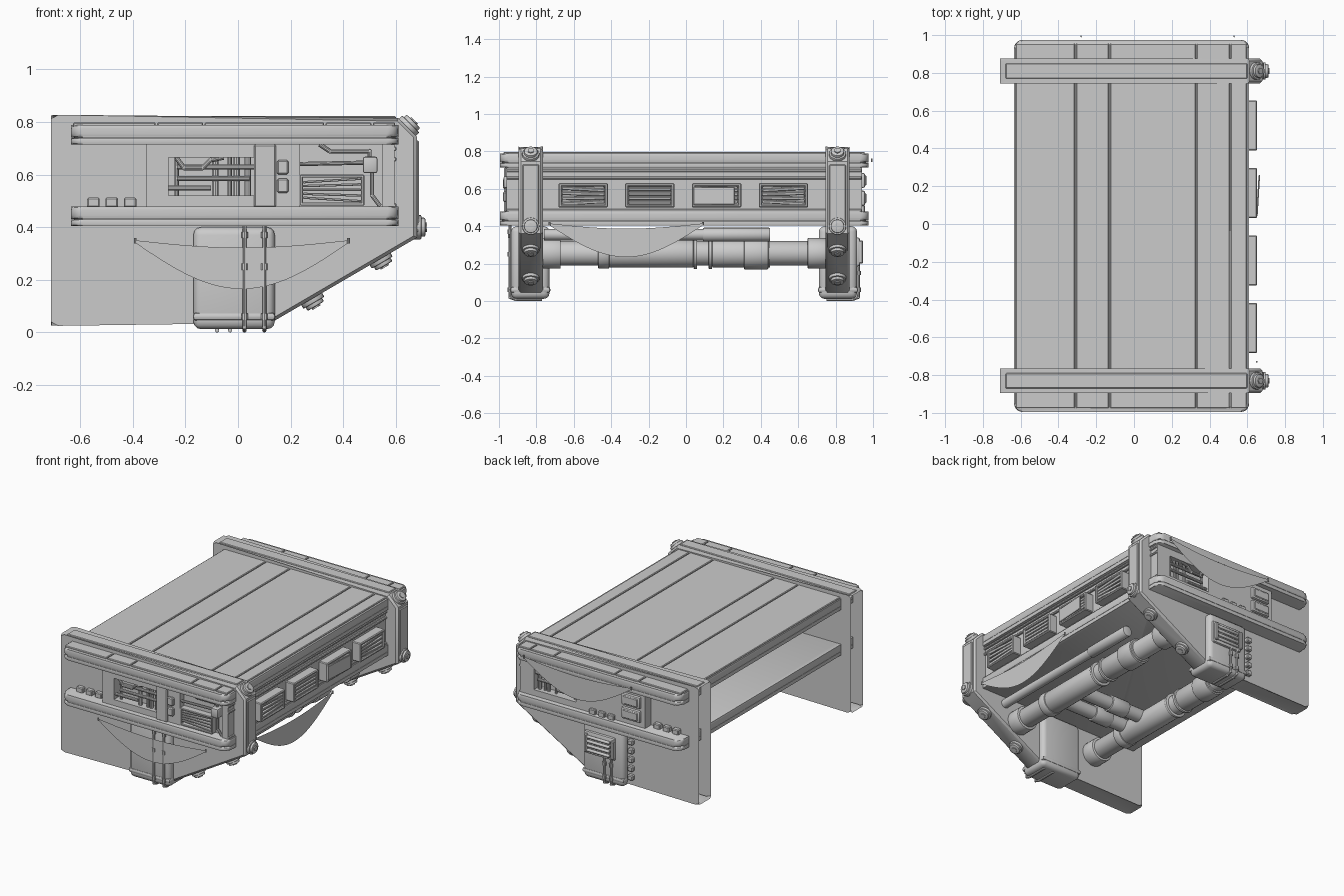
import bpy, bmesh, math, random
from mathutils import Vector, Matrix

if "Cube" in bpy.data.objects:
    bpy.data.objects.remove(bpy.data.objects["Cube"])
random.seed(4)
OY = -0.01  # whole body sits slightly to the front


def finish(name, bm):
    bmesh.ops.recalc_face_normals(bm, faces=bm.faces[:])
    me = bpy.data.meshes.new(name)
    bm.to_mesh(me)
    bm.free()
    ob = bpy.data.objects.new(name, me)
    ob.location.y = OY
    bpy.context.collection.objects.link(ob)
    return ob


def bevel(bm, edges, w, seg=2):
    bmesh.ops.bevel(bm, geom=list(edges), offset=w, segments=seg, profile=0.5, affect='EDGES')


def box(name, x0, x1, y0, y1, z0, z1, bev=0.0, seg=2, rot=None):
    bm = bmesh.new()
    size = (abs(x1 - x0), abs(y1 - y0), abs(z1 - z0))
    bmesh.ops.create_cube(bm, size=1, matrix=Matrix.Diagonal((*size, 1)))
    if bev:
        bevel(bm, bm.edges, bev, seg)
    m = Matrix.Translation(((x0 + x1) / 2, (y0 + y1) / 2, (z0 + z1) / 2))
    bm.transform(m @ rot if rot else m)
    return finish(name, bm)


def prism(bm, pts, to3d, a, b):
    lo = [bm.verts.new(to3d(p, a)) for p in pts]
    hi = [bm.verts.new(to3d(p, b)) for p in pts]
    n = len(pts)
    bm.faces.new(lo)
    bm.faces.new(hi)
    for i in range(n):
        bm.faces.new((lo[i], lo[(i + 1) % n], hi[(i + 1) % n], hi[i]))


def cyl(name, p, q, r, n=20, bev=0.0):
    p, q = Vector(p), Vector(q)
    d = q - p
    bm = bmesh.new()
    bmesh.ops.create_cone(bm, cap_ends=True, segments=n, radius1=r, radius2=r, depth=d.length)
    if bev:
        bevel(bm, [e for e in bm.edges if abs(e.verts[0].co.z - e.verts[1].co.z) < 1e-5], bev)
    bm.transform(Matrix.Translation((p + q) / 2) @ d.to_track_quat('Z', 'Y').to_matrix().to_4x4())
    return finish(name, bm)


def cable(name, pts, r):
    for i, (p, q) in enumerate(zip(pts, pts[1:])):
        cyl(name, p, q, r, 10)
    for p in pts[1:-1]:
        bm = bmesh.new()
        bmesh.ops.create_uvsphere(bm, u_segments=10, v_segments=6, radius=r * 1.05, matrix=Matrix.Translation(p))
        finish(name + "_bend", bm)


def slab(name, z0, z1, inset, bev):
    x0, x1, h, r = -.635 + inset, .61 - inset, .985 - inset, .045
    pts = []
    for cx, cy, a0 in ((x1 - r, h - r, 0), (x0 + r, h - r, 90), (x0 + r, r - h, 180), (x1 - r, r - h, 270)):
        for k in range(6):
            a = math.radians(a0 + 18 * k)
            pts.append((cx + r * math.cos(a), cy + r * math.sin(a)))
    bm = bmesh.new()
    prism(bm, pts, lambda p, c: (p[0], p[1], c), z0, z1)
    bevel(bm, [e for e in bm.edges if abs(e.verts[0].co.z - e.verts[1].co.z) < 1e-5], bev)
    finish(name, bm)


def cloth(name, a0, a1, zt, depth, place):
    bm = bmesh.new()
    n, m, rows = 28, 6, []
    for i in range(n + 1):
        t = i / n
        s = math.sin(math.pi * t)
        top, bot = zt - .028 * s, zt - .01 - depth * s
        rows.append([bm.verts.new(place(a0 + (a1 - a0) * t, top + (bot - top) * j / m)) for j in range(m + 1)])
    for i in range(n):
        for j in range(m):
            bm.faces.new((rows[i][j], rows[i + 1][j], rows[i + 1][j + 1], rows[i][j + 1]))
    finish(name, bm)
    for a in (a0, a1):
        p = Vector(place(a, zt))
        cyl("cloth_hook", p - Vector((0, 0, .012)), p + Vector((0, 0, .008)), .005, 8)


# upper and lower decks, each a stack of rounded layers
for nm, z in (("lower_deck", .405), ("roof_deck", .715)):
    slab(nm + "_bottom_rail", z, z + .024, 0, .008)
    slab(nm + "_core", z + .01, z + .06, .012, .004)
    slab(nm + "_top_rail", z + .026, z + .074, 0, .014)
# roof planks with narrow seams
seams = [-.63, -.31, -.13, .33, .51, .60]
for a, b in zip(seams, seams[1:]):
    box("roof_plank", a + .003, b - .003, -.965, .965, .78, .798, .004, 1)

# right wall with its ledges and four louvred windows
box("right_wall", .55, .59, -.95, .95, .47, .72)
for z in (.475, .65, .69):
    box("wall_ledge", .58, .603, -.95, .95, z, z + .016, .004, 1)
for k in range(4):
    y = -.54 + .357 * k
    a, b = y - .132, y + .132
    for z0, z1 in ((.50, .517), (.612, .63)):
        box("window_frame", .58, .652, a, b, z0, z1, .005, 1)
    for y0, y1 in ((a, a + .018), (b - .018, b)):
        box("window_frame", .58, .652, y0, y1, .505, .625, .005, 1)
    for j in range(4):
        t = 0 if k == 1 else (j - 1.5) * .035 * (1 if k % 2 else -1)
        z = .53 + j * .024
        box("window_louvre", .60, .648, a + .018, b - .018, z - .008, z + .010, .003, 1,
            Matrix.Rotation(t, 4, 'X') @ Matrix.Rotation(.25, 4, 'Y'))
box("open_shutter", .653, .661, .05, .27, .515, .61, .003, 1, Matrix.Rotation(-.06, 4, 'Z'))

# hollow side frames, open at the left end, with bolts and feet
outline = [(-.71, .825), (-.685, .815), (.61, .815), (.68, .745), (.68, .36), (.14, .045),
           (-.17, .032), (-.685, .037), (-.71, .027)]
for s in (-1, 1):
    bm = bmesh.new()
    prism(bm, outline, lambda p, c: (p[0], c, p[1]), s * .755, s * .885)
    bevel(bm, [e for e in bm.edges if max(v.co.x for v in e.verts) > -.7 and
               abs(e.verts[0].co.y - e.verts[1].co.y) < 1e-5], .012, 1)
    bm.normal_update()
    ends = [f for f in bm.faces if abs(f.normal.x) > .95 and f.calc_center_median().x < -.65]
    bmesh.ops.delete(bm, geom=ends, context='FACES_ONLY')
    finish("side_frame", bm)
    y = s * .82
    # raised strips along the frame rim
    box("frame_strip", -.68, .60, y - .04, y + .04, .812, .822, .004, 1)
    box("frame_strip", .675, .688, y - .045, y + .045, .38, .73, .005, 1)
    for x, z, nx, nz in ((.645, .78, .7, .7), (.68, .40, 1, 0), (.54, .28, .5, -.86), (.28, .127, .5, -.86)):
        c, d = Vector((x, y, z)), Vector((nx, 0, nz))
        cyl("bolt_base", c - d * .02, c + d * .017, .046, 20, .004)
        cyl("bolt_head", c, c + d * .032, .036, 20, .005)
        cyl("bolt_core", c, c + d * .038, .018, 6)
    # foot pillar and its outer cables
    box("foot_pillar", -.17, .14, s * .72, s * .925, .012, .40, .03, 3)
    box("foot_band", -.172, .142, s * .715, s * .93, .045, .075, .012, 2)
    for x in (.025, .10) if s < 0 else (-.08, -.03):
        cable("pillar_cable", [(x, s * .932, .41 if s < 0 else .2), (x, s * .932, .02), (x, s * .90, .008), (x, s * .76, .008)], .008)
        for z in (.06, .25, .37) if s < 0 else (.06, .15):
            cyl("cable_clamp", (x, s * .932, z - .012), (x, s * .932, z + .012), .013, 10)
    # small square studs above the lower rail
    for x in (-.55, -.48, -.41):
        box("stud", x - .024, x + .024, s * .88, s * .915, .475, .512, .005, 1)


def pipe_window(s, x0, x1):
    z0, z1 = .52, .665
    box("window_sill", x0, x1, s * .88, s * .95, .47, z0)
    box("window_lintel", x0, x1, s * .88, s * .95, z1, .72)
    w = x1 - x0
    for f in (.1, .55, .72, .8, .93):
        cyl("inner_pipe", (x0 + w * f, s * .915, z0), (x0 + w * f, s * .915, z1), random.choice((.009, .013)), 10)
    for f, a, b in ((.2, 0, .5), (.45, .1, .95), (.75, .1, 1)):
        z = z0 + (z1 - z0) * f
        cyl("inner_pipe", (x0 + w * a, s * .925, z), (x0 + w * b, s * .925, z), .010, 10)
    cable("inner_hose", [(x0 + .03, s * .935, z1), (x0 + .06, s * .935, z1 - .04), (x0 + .13, s * .935, z1 - .04),
                         (x0 + .16, s * .935, z1 - .01), (x0 + .21, s * .935, z1)], .009)


# front wall: pipe window, post, vent bay
for a, b in ((-.35, -.265), (.06, .235), (.57, .595)):
    box("front_wall", a, b, -.95, -.87, .47, .72)
pipe_window(-1, -.265, .06)
box("front_post", .06, .145, -.962, -.94, .475, .715, .006, 1)
for z in (.53, .60):
    box("switch_box", .148, .192, -.968, -.94, z, z + .055, .006, 1)
box("vent_back", .235, .57, -.91, -.87, .47, .72)
for z in (.482, .588):
    box("vent_frame", .235, .48, -.955, -.90, z, z + .012, .003, 1)
for x in (.235, .468):
    box("vent_frame", x, x + .012, -.955, -.90, .482, .60, .003, 1)
for j in range(5):
    z = .505 + .018 * j
    box("vent_slat", .247, .468, -.948, -.905, z - .004, z + .005, .002, 1, Matrix.Rotation((2 - j) * .03, 4, 'Y'))
box("junction_box", .475, .53, -.965, -.90, .605, .668, .008, 2)
cable("bay_cable", [(.235, -.935, .64), (.475, -.935, .645)], .008)
cable("bay_cable", [(.31, -.93, .715), (.35, -.93, .688), (.50, -.93, .688), (.50, -.93, .66)], .008)
cable("bay_cable", [(.51, -.935, .61), (.51, -.935, .52), (.54, -.935, .48)], .008)

# back wall: pipe window, vents, studs and control panel
for a, b in ((-.35, .17), (.49, .595)):
    box("back_wall", a, b, .87, .95, .47, .72)
pipe_window(1, .17, .49)
for z in (.51, .605):
    box("back_vent", -.32, -.18, .94, .968, z, z + .08, .01, 2)
    box("back_vent_cover", -.305, -.195, .96, .974, z + .012, z + .068, .005, 1)
for x in (-.10, -.03, .04):
    box("stud", x - .024, x + .024, .93, .968, .475, .512, .005, 1)
for k in range(5):
    box("step_stud", -.225, -.185, .87, .91, .07 + k * .06, .105 + k * .06, .006, 1)
box("control_panel", -.11, .12, .91, .94, .185, .34, .012, 2)
for k in range(4):
    z = .215 + k * .03
    cyl("panel_bar", (-.08, .945, z), (.09, .945, z), .010, 10, .003)
for x in (-.10, .10):
    box("panel_clip", x - .012, x + .012, .93, .957, .20, .325, .006, 1)

# pipes under the floor
for x in (.32, -.30):
    for y0, y1, r in ((-.76, .76, .066), (-.76, -.66, .082), (.66, .76, .082), (-.44, .05, .076),
                      (.05, .07, .084), (.13, .15, .084), (.15, .46, .076), (.32, .45, .086), (-.46, -.40, .082)):
        cyl("under_pipe", (x, y0, .255), (x, y1, .255), r, 28, .006)
cyl("side_tube", (.43, -.75, .355), (.43, .20, .355), .03, 18)
cyl("side_tube_sleeve", (.43, .10, .355), (.43, .46, .355), .037, 18, .006)
for y in (-.38, -.22):
    cyl("cross_pipe", (.30, y, .28), (-.28, y, .28), .045, 20)
    cyl("cross_pipe_collar", (.02, y, .28), (-.12, y, .28), .055, 20, .006)

# hanging cloths on front, right and back
cloth("front_cloth", -.39, .42, .35, .175, lambda a, z: (a, -.937, z))
cloth("right_cloth", -.73, .09, .415, .17, lambda a, z: (.65, a + .01, z))
cloth("back_cloth", -.28, .53, .755, .175, lambda a, z: (a, 1.003, z))

# smooth shading with sharp edges kept
for ob in bpy.context.scene.objects:
    ob.select_set(True)
    bpy.context.view_layer.objects.active = ob
bpy.ops.object.shade_smooth_by_angle(angle=math.radians(35))
